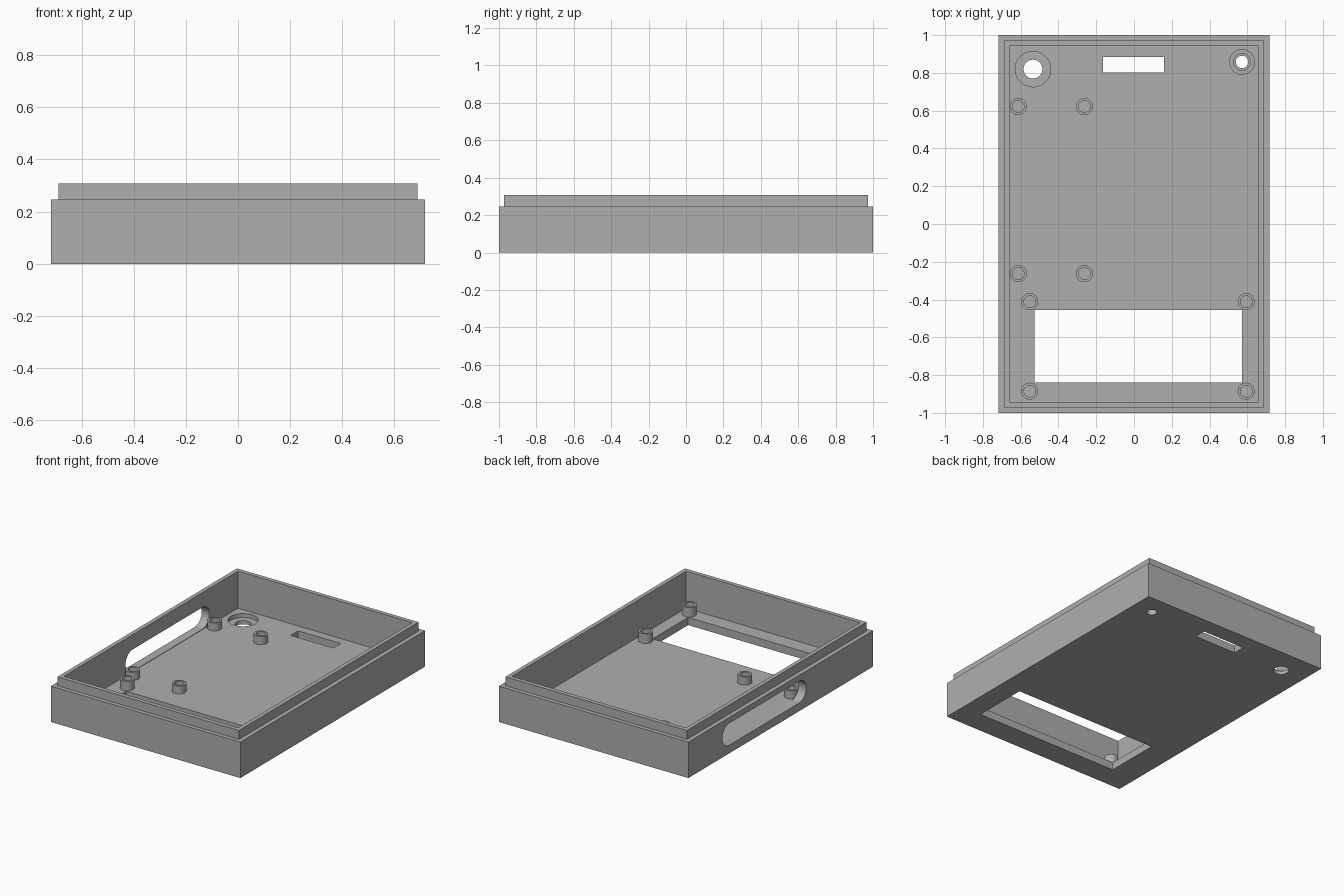
import bpy, bmesh, math
from mathutils import Matrix

cube = bpy.data.objects.get("Cube")
if cube:
    bpy.data.objects.remove(cube, do_unlink=True)

STEP, TOP, FLOOR = 0.246, 0.307, 0.053

grey = bpy.data.materials.new("plain grey")
grey.use_nodes = True
grey.diffuse_color = (0.43, 0.43, 0.43, 1)
grey.node_tree.nodes["Principled BSDF"].inputs["Base Color"].default_value = (0.43, 0.43, 0.43, 1)


def finish(name, bm):
    """Turn a bmesh into a coloured object."""
    bmesh.ops.recalc_face_normals(bm, faces=bm.faces)
    mesh = bpy.data.meshes.new(name)
    bm.to_mesh(mesh)
    bm.free()
    mesh.materials.append(grey)
    obj = bpy.data.objects.new(name, mesh)
    bpy.context.collection.objects.link(obj)
    return obj


def box(name, x0, x1, y0, y1, z0, z1):
    bm = bmesh.new()
    bmesh.ops.create_cube(bm, size=1)
    for v in bm.verts:
        v.co = ((x0 + x1) / 2 + v.co.x * (x1 - x0),
                (y0 + y1) / 2 + v.co.y * (y1 - y0),
                (z0 + z1) / 2 + v.co.z * (z1 - z0))
    return finish(name, bm)


def cylinder(name, x, y, r, z0, z1):
    bm = bmesh.new()
    bmesh.ops.create_cone(bm, cap_ends=True, segments=40, radius1=r, radius2=r, depth=z1 - z0,
                          matrix=Matrix.Translation((x, y, (z0 + z1) / 2)))
    return finish(name, bm)


def stadium(name, x0, x1, y0, y1, z0, z1):
    """Round-ended slot running along y, pushed through along x."""
    r, zc, n = (z1 - z0) / 2, (z0 + z1) / 2, 16
    bm = bmesh.new()
    verts = []
    for centre, start in ((y1 - r, -math.pi / 2), (y0 + r, math.pi / 2)):
        for i in range(n + 1):
            a = start + math.pi * i / n
            verts.append(bm.verts.new((x0, centre + r * math.cos(a), zc + r * math.sin(a))))
    face = bm.faces.new(verts)
    new = bmesh.ops.extrude_face_region(bm, geom=[face])["geom"]
    bmesh.ops.translate(bm, vec=(x1 - x0, 0, 0),
                        verts=[g for g in new if isinstance(g, bmesh.types.BMVert)])
    return finish(name, bm)


def tube(name, x, y, r_out, r_in, z0, z1, n=32):
    """Hollow post made by turning a rectangular section."""
    bm = bmesh.new()
    section = ((r_out, z0), (r_out, z1), (r_in, z1), (r_in, z0))
    rings = []
    for i in range(n):
        a = 2 * math.pi * i / n
        rings.append([bm.verts.new((x + r * math.cos(a), y + r * math.sin(a), z)) for r, z in section])
    for i in range(n):
        p, q = rings[i], rings[(i + 1) % n]
        for k in range(4):
            bm.faces.new((p[k], q[k], q[(k + 1) % 4], p[(k + 1) % 4]))
    return finish(name, bm)


def combine(target, tool, operation):
    """Apply a boolean and discard the tool."""
    mod = target.modifiers.new("boolean", 'BOOLEAN')
    mod.operation, mod.solver, mod.object = operation, 'EXACT', tool
    dg = bpy.context.evaluated_depsgraph_get()
    dg.update()
    mesh = bpy.data.meshes.new_from_object(target.evaluated_get(dg))
    target.modifiers.clear()
    target.data = mesh
    bpy.data.objects.remove(tool, do_unlink=True)


# Tray: outer block, raised lip, hollow interior
tray = box("enclosure_tray", -0.718, 0.718, -1, 1, 0, STEP)
combine(tray, box("lip", -0.688, 0.688, -0.972, 0.972, 0.1, TOP), 'UNION')
cutters = [
    box("cavity", -0.66, 0.66, -0.943, 0.943, FLOOR, 0.5),
    # Display window and small floor slot
    box("window", -0.527, 0.572, -0.84, -0.455, -0.1, 0.1),
    box("floor_slot", -0.163, 0.16, 0.803, 0.885, -0.1, 0.1),
    # Recessed hole and small hole
    cylinder("recess", -0.535, 0.82, 0.094, 0.025, 0.1),
    cylinder("large_hole", -0.535, 0.82, 0.05, -0.1, 0.1),
    cylinder("small_hole", 0.572, 0.858, 0.033, -0.1, 0.1),
    # Round-ended opening through the side wall
    stadium("side_opening", -0.8, -0.6, -0.275, 0.632, 0.056, 0.206),
]
for c in cutters:
    combine(tray, c, 'DIFFERENCE')

# Hollow mounting posts
parts = [tray]
for x in (-0.613, -0.262):
    for y in (-0.263, 0.622):
        parts.append(tube("board_post", x, y, 0.045, 0.031, FLOOR, 0.108))
for x in (-0.552, 0.594):
    for y in (-0.885, -0.411):
        parts.append(tube("display_post", x, y, 0.045, 0.031, FLOOR, 0.118))
parts.append(tube("corner_collar", 0.572, 0.858, 0.068, 0.045, FLOOR, 0.108))

# Smooth round walls, keep sharp edges
bpy.ops.object.select_all(action='DESELECT')
for p in parts:
    p.select_set(True)
bpy.context.view_layer.objects.active = tray
bpy.ops.object.shade_smooth_by_angle(angle=math.radians(30))
